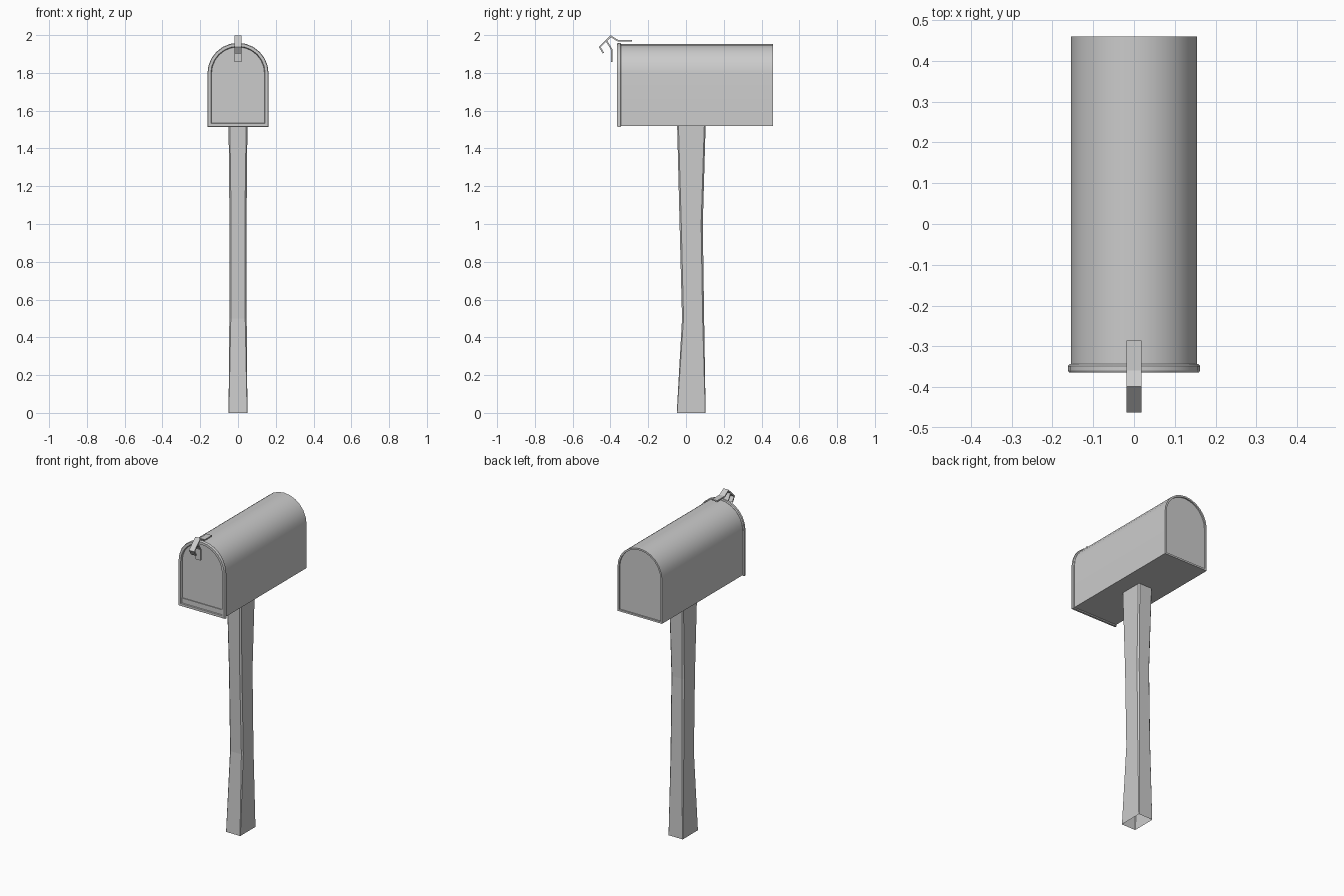
import bpy
import bmesh
import math
from mathutils import Vector

if "Cube" in bpy.data.objects:
    bpy.data.objects.remove(bpy.data.objects["Cube"], do_unlink=True)

grey = bpy.data.materials.new("plain grey")
grey.use_nodes = True
grey.diffuse_color = (0.6, 0.6, 0.6, 1)
grey.node_tree.nodes["Principled BSDF"].inputs["Base Color"].default_value = (0.6, 0.6, 0.6, 1)


def loft(name, rings, cap_first=True, cap_last=True, smooth=None):
    """Skin a series of closed loops that share one point count."""
    bm = bmesh.new()
    loops = [[bm.verts.new(p) for p in ring] for ring in rings]
    n = len(loops[0])
    for a, b in zip(loops, loops[1:]):
        for i in range(n):
            j = (i + 1) % n
            bm.faces.new((a[i], a[j], b[j], b[i]))
    if cap_first:
        bm.faces.new(loops[0])
    if cap_last:
        bm.faces.new(loops[-1])
    bmesh.ops.remove_doubles(bm, verts=bm.verts, dist=0.0001)
    bmesh.ops.recalc_face_normals(bm, faces=bm.faces)
    mesh = bpy.data.meshes.new(name)
    bm.to_mesh(mesh)
    bm.free()
    mesh.materials.append(grey)
    obj = bpy.data.objects.new(name, mesh)
    bpy.context.collection.objects.link(obj)
    if smooth:
        bpy.ops.object.select_all(action='DESELECT')
        obj.select_set(True)
        bpy.context.view_layer.objects.active = obj
        bpy.ops.object.shade_smooth_by_angle(angle=math.radians(smooth))
    return obj


def arch(half, bottom, y, spring=1.797, steps=12):
    """Flat-bottomed loop with a semicircular top."""
    pts = [(-half, y, bottom), (half, y, bottom)]
    for i in range(steps + 1):
        a = math.pi * i / steps
        pts.append((half * math.cos(a), y, spring + half * math.sin(a)))
    return pts


# Mailbox body with a slightly recessed back panel
loft("mailbox_body", [arch(0.155, 1.52, -0.35), arch(0.155, 1.52, 0.46),
                      arch(0.144, 1.531, 0.46), arch(0.144, 1.531, 0.452)], smooth=35)

# Door with a rounded outer rim and recessed panel
loft("door", [arch(0.157, 1.519, -0.343), arch(0.162, 1.514, -0.348),
              arch(0.162, 1.514, -0.359), arch(0.159, 1.517, -0.364),
              arch(0.144, 1.532, -0.364), arch(0.14, 1.536, -0.354)], smooth=30)


def slab(half, y, low, high):
    return [(-half, y, low), (half, y, low), (half, y, high), (-half, y, high)]


# Ledge along the bottom of the door panel
loft("door_ledge", [slab(0.14, -0.353, 1.535, 1.566), slab(0.14, -0.359, 1.535, 1.566)])


def post_ring(z, half, front, back, cut):
    return [(-half + cut, front, z), (half - cut, front, z),
            (half, front + cut, z), (half, back - cut, z),
            (half - cut, back, z), (-half + cut, back, z),
            (-half, back - cut, z), (-half, front + cut, z)]


# Hollow worn post with chamfered corners
loft("post", [post_ring(0, 0.05, -0.049, 0.104, 0.002),
              post_ring(0.5, 0.046, -0.021, 0.096, 0.008),
              post_ring(1.0, 0.045, -0.034, 0.089, 0.009),
              post_ring(1.525, 0.05, -0.047, 0.104, 0.007)], cap_first=False)


def strip(name, path, half=0.018, thick=0.008):
    """Bent sheet-metal strip following a path of (y, z) points."""
    pts = [Vector(p) for p in path]
    rings = []
    for i, p in enumerate(pts):
        d_in = (p - pts[max(i - 1, 0)]).normalized()
        d_out = (pts[min(i + 1, len(pts) - 1)] - p).normalized()
        t = (d_in + d_out).normalized()
        ref = d_out if d_out.length else d_in
        off = Vector((-t.y, t.x)) * thick / 2 / max(t.dot(ref), 0.4)
        a, b = p + off, p - off
        rings.append([(-half, *a), (half, *a), (half, *b), (-half, *b)])
    return loft(name, rings)


# Latch: bent top tongue with pull tab, and the hook hanging below it
strip("latch_tongue", [(-0.285, 1.97), (-0.36, 1.97), (-0.398, 1.994),
                       (-0.457, 1.937), (-0.437, 1.905)])
strip("latch_hook", [(-0.42, 1.968), (-0.394, 1.925), (-0.394, 1.858)])
